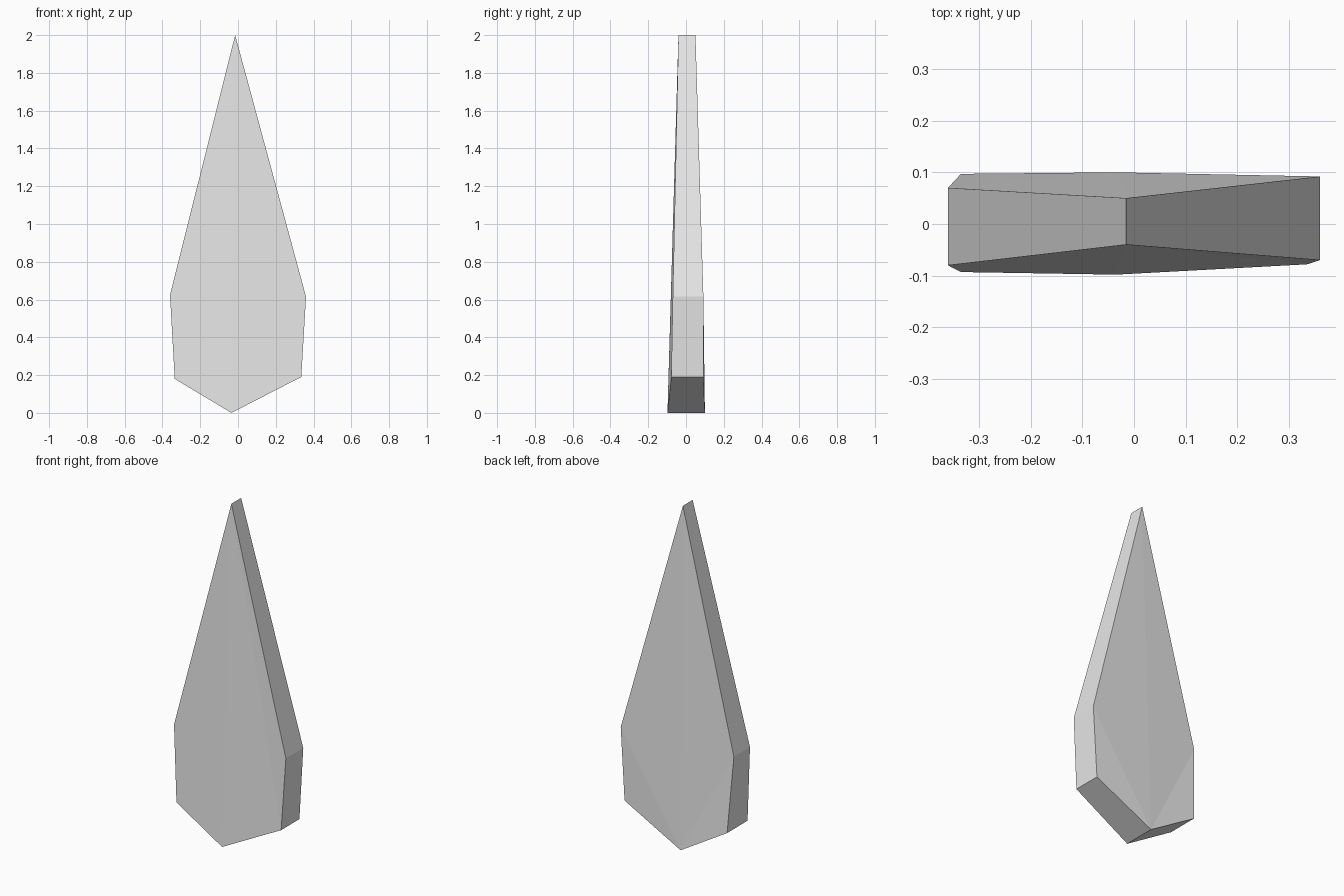
import bpy
import bmesh

cube = bpy.data.objects.get("Cube")
if cube:
    bpy.data.objects.remove(cube, do_unlink=True)

# Plain grey material
grey = bpy.data.materials.new("light_grey")
grey.use_nodes = True
colour = (0.8, 0.8, 0.8, 1.0)
grey.diffuse_color = colour
grey.node_tree.nodes["Principled BSDF"].inputs["Base Color"].default_value = colour

# Outline of the shard: x, z, front y, back y, starting at the tip
outline = [
    (-0.015, 2.00, -0.04, 0.05),    # tip
    (-0.36, 0.625, -0.08, 0.07),    # right shoulder
    (-0.335, 0.18, -0.093, 0.097),  # right lower corner
    (-0.035, 0.00, -0.098, 0.10),   # bottom point
    (0.335, 0.19, -0.078, 0.092),   # left lower corner
    (0.36, 0.615, -0.07, 0.092),    # left shoulder
]
count = len(outline)

bm = bmesh.new()
front = [bm.verts.new((x, f, z)) for x, z, f, b in outline]
back = [bm.verts.new((x, b, z)) for x, z, f, b in outline]


def fan(ring, start):
    """Fill a ring with triangles meeting at one corner."""
    for i in range(1, count - 1):
        bm.faces.new([ring[start],
                      ring[(start + i) % count],
                      ring[(start + i + 1) % count]])


# Broad faces: the front fans from the tip, the back from the bottom point
fan(front, 0)
fan(back, 3)

# Narrow rim
for i in range(count):
    j = (i + 1) % count
    bm.faces.new([front[i], front[j], back[j], back[i]])

bmesh.ops.recalc_face_normals(bm, faces=bm.faces)
mesh = bpy.data.meshes.new("pointed_shard")
bm.to_mesh(mesh)
bm.free()
mesh.materials.append(grey)
shard = bpy.data.objects.new("pointed_shard", mesh)
bpy.context.collection.objects.link(shard)
